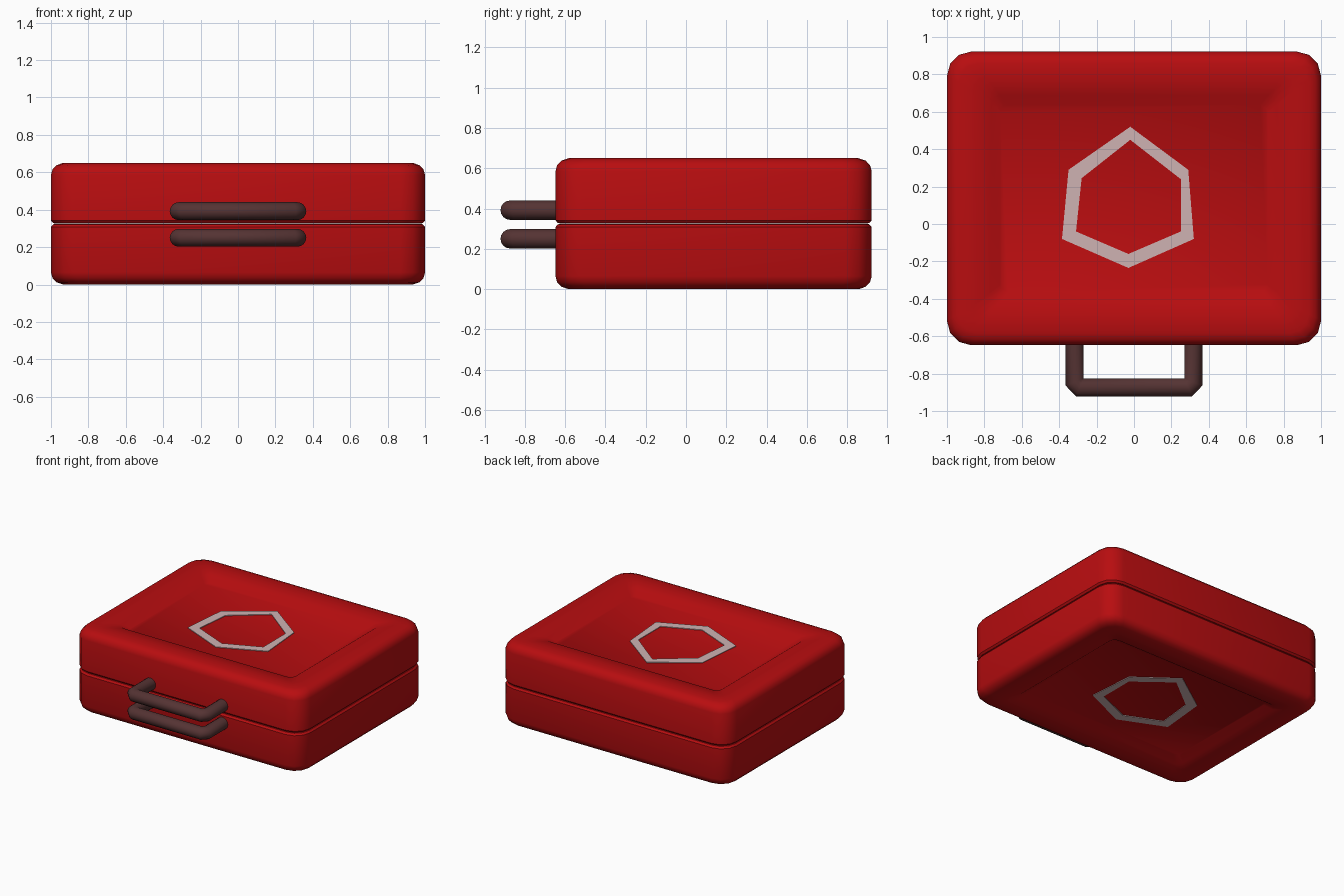
import bpy, bmesh, math
from mathutils import Vector

if "Cube" in bpy.data.objects:
    bpy.data.objects.remove(bpy.data.objects["Cube"])

HEIGHT = 0.65
CY, HX, HY = 0.137, 1.0, 0.785   # body centre in y and half sizes


def material(name, rgb):
    m = bpy.data.materials.new(name)
    m.diffuse_color = (*rgb, 1.0)
    m.use_nodes = True
    m.node_tree.nodes["Principled BSDF"].inputs["Base Color"].default_value = m.diffuse_color
    return m


RED = material("case red", (0.48, 0.004, 0.005))
BROWN = material("handle brown", (0.09, 0.033, 0.033))
PALE = material("pale trim", (0.62, 0.45, 0.45))


def finish(bm, name, mat, angle=35):
    bmesh.ops.recalc_face_normals(bm, faces=bm.faces)
    me = bpy.data.meshes.new(name)
    bm.to_mesh(me)
    bm.free()
    me.materials.append(mat)
    ob = bpy.data.objects.new(name, me)
    bpy.context.collection.objects.link(ob)
    bpy.ops.object.select_all(action='DESELECT')
    ob.select_set(True)
    bpy.context.view_layer.objects.active = ob
    bpy.ops.object.shade_smooth_by_angle(angle=math.radians(angle))
    return ob


def loft(bm, rings, closed=False):
    """Skin a list of point rings; cap the ends unless closed."""
    vr = [[bm.verts.new(p) for p in r] for r in rings]
    n = len(vr[0])
    pairs = list(zip(vr, vr[1:])) + ([(vr[-1], vr[0])] if closed else [])
    for a, b in pairs:
        for i in range(n):
            j = (i + 1) % n
            bm.faces.new((a[i], a[j], b[j], b[i]))
    if not closed:
        bm.faces.new(vr[0])
        bm.faces.new(vr[-1])


def rounded_ring(inset, z, radius, seg=3):
    pts = []
    for q, (sx, sy) in enumerate(((1, 1), (-1, 1), (-1, -1), (1, -1))):
        cx = sx * (HX - inset - radius)
        cy = CY + sy * (HY - inset - radius)
        for k in range(seg + 1):
            a = math.pi / 2 * (q + k / seg)
            pts.append((cx + radius * math.cos(a), cy + radius * math.sin(a), z))
    return pts


def flip(z, lower):
    return HEIGHT - z if lower else z


# Profile of one half: seam, wall, rounded edge, dished rim, recessed panel
PROFILE = [(0.03, 0.326, 0.10), (0.012, 0.328, 0.12), (0.0, 0.342, 0.13),
           (0.0, 0.585, 0.13), (0.008, 0.615, 0.13), (0.03, 0.638, 0.12),
           (0.065, 0.65, 0.10), (0.14, 0.649, 0.07), (0.235, 0.636, 0.05),
           (0.285, 0.60, 0.04)]

# Outer and inner outline of the plain hexagonal trim
HEX_OUT = [(-0.02, 0.52), (0.29, 0.29), (0.32, -0.08), (-0.03, -0.235), (-0.385, -0.08), (-0.35, 0.29)]
HEX_IN = [(-0.02, 0.45), (0.25, 0.24), (0.25, -0.04), (-0.03, -0.16), (-0.31, -0.04), (-0.28, 0.245)]

for lower in (False, True):
    side = "lower" if lower else "upper"

    # Case half
    bm = bmesh.new()
    loft(bm, [rounded_ring(i, flip(z, lower), r) for i, z, r in PROFILE])
    finish(bm, side + "_case_half", RED)

    # Thin hexagonal trim on the recessed panel
    bm = bmesh.new()
    lo, hi = flip(0.598, lower), flip(0.605, lower)
    loft(bm, [[(x, y, z) for x, y in outline] for outline, z in
              ((HEX_OUT, lo), (HEX_OUT, hi), (HEX_IN, hi), (HEX_IN, lo))], closed=True)
    finish(bm, side + "_panel_trim", PALE)

    # Handle: round tube swept along a U with softened corners
    z = 0.25 if lower else 0.392
    path = [(-0.317, -0.60), (-0.317, -0.845), (-0.29, -0.873),
            (0.29, -0.873), (0.317, -0.845), (0.317, -0.60)]
    path = [Vector((x, y, z)) for x, y in path]
    rings = []
    for i, p in enumerate(path):
        din = (p - path[max(i - 1, 0)]).normalized()
        dout = (path[min(i + 1, len(path) - 1)] - p).normalized()
        d = (din + dout).normalized()
        normal = Vector((-d.y, d.x, 0))
        widen = 1 / max(d.dot(dout), d.dot(din))
        rings.append([p + normal * (0.048 * widen * math.cos(a)) + Vector((0, 0, 0.048 * math.sin(a)))
                      for a in (2 * math.pi * k / 16 for k in range(16))])
    bm = bmesh.new()
    loft(bm, rings)
    finish(bm, side + "_handle", BROWN, 50)
